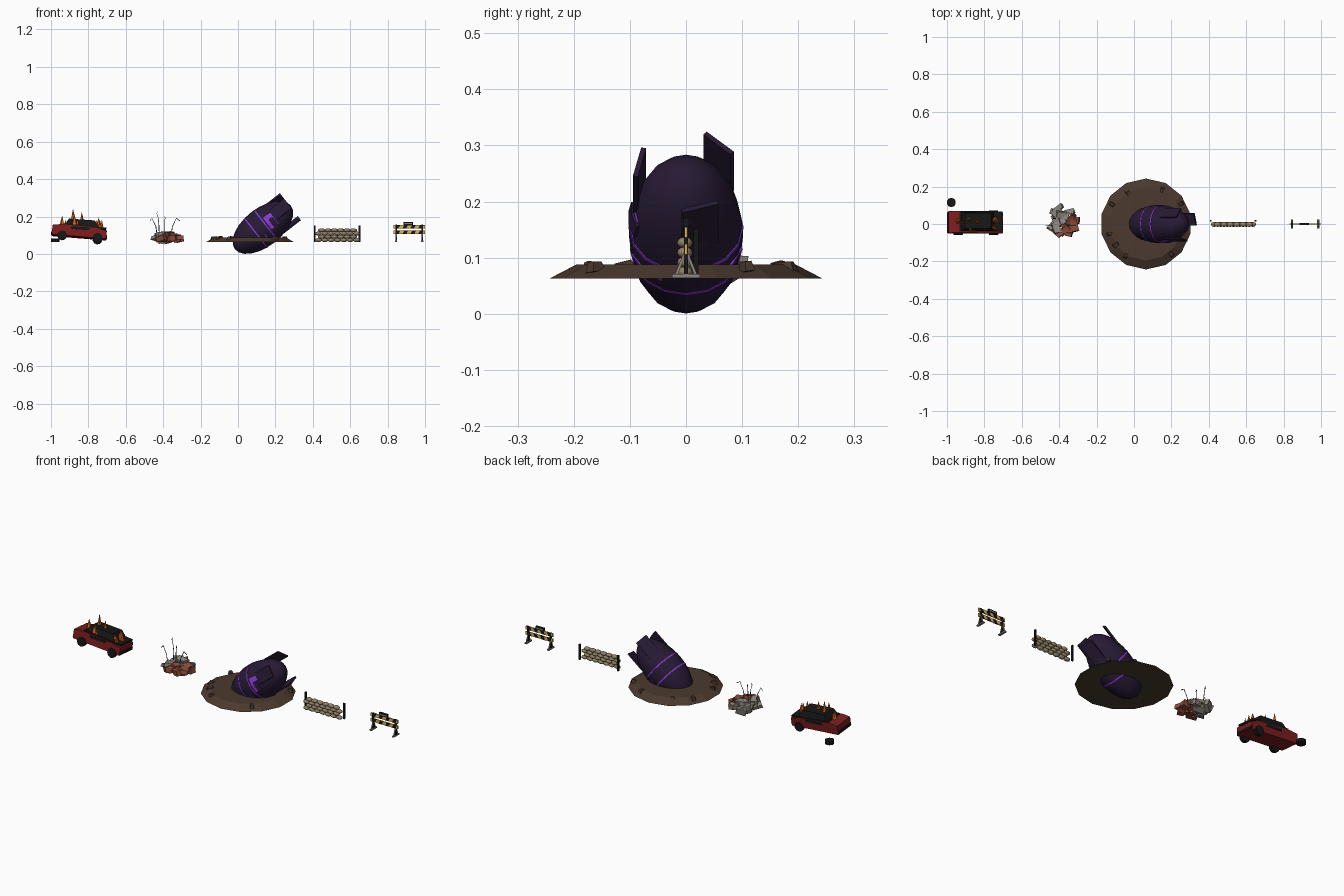
import bpy, bmesh, math, random
from mathutils import Matrix, Vector, Euler

if "Cube" in bpy.data.objects:
    bpy.data.objects.remove(bpy.data.objects["Cube"])
random.seed(4)
GROUND = 0.063


def material(name, r, g, b):
    m = bpy.data.materials.new(name)
    m.use_nodes = True
    colour = tuple((c / 255) ** 2.2 for c in (r, g, b)) + (1,)
    m.diffuse_color = colour
    m.node_tree.nodes["Principled BSDF"].inputs["Base Color"].default_value = colour
    return m


RED = material("burnt red paint", 124, 34, 36)
BLACK = material("charred black", 30, 29, 30)
FLAME = material("flame orange", 214, 98, 28)
EARTH = material("scorched earth", 76, 60, 50)
SHELL = material("dark violet shell", 44, 32, 56)
GLOW = material("glowing purple", 136, 62, 212)
STONE = material("grey concrete", 140, 134, 126)
BRICK = material("broken brick", 142, 80, 64)
SAND = material("sandbag tan", 142, 128, 102)
YELLOW = material("warning yellow", 226, 182, 84)


def frame(loc=(0, 0, 0), rot=(0, 0, 0)):
    return Matrix.Translation(loc) @ Euler([math.radians(a) for a in rot]).to_matrix().to_4x4()


def add(name, bm, mat, matrix):
    mesh = bpy.data.meshes.new(name)
    bmesh.ops.recalc_face_normals(bm, faces=bm.faces)
    bm.to_mesh(mesh)
    bm.free()
    mesh.materials.append(mat)
    ob = bpy.data.objects.new(name, mesh)
    bpy.context.collection.objects.link(ob)
    ob.matrix_world = matrix
    return ob


def box(name, loc, size, mat, rot=(0, 0, 0), base=Matrix(), taper=1.0, jitter=0.0):
    bm = bmesh.new()
    bmesh.ops.create_cube(bm, size=1)
    for v in bm.verts:
        k = taper if v.co.z > 0 else 1
        v.co = Vector((v.co.x * size[0] * k, v.co.y * size[1] * k, v.co.z * size[2]))
        v.co *= 1 + random.uniform(-jitter, jitter)
    return add(name, bm, mat, base @ frame(loc, rot))


def cone(name, loc, r1, r2, depth, sides, mat, rot=(0, 0, 0), base=Matrix()):
    bm = bmesh.new()
    bmesh.ops.create_cone(bm, cap_ends=True, segments=sides, radius1=r1, radius2=r2, depth=depth)
    return add(name, bm, mat, base @ frame(loc, rot))


def ball(name, loc, size, mat, base=Matrix(), seg=16, rings=10):
    bm = bmesh.new()
    bmesh.ops.create_uvsphere(bm, u_segments=seg, v_segments=rings, radius=1)
    bmesh.ops.scale(bm, vec=size, verts=bm.verts)
    ob = add(name, bm, mat, base @ frame(loc))
    ob.data.shade_smooth()
    return ob


def extrude(name, outline, half, mat, base):
    """Extrude an x-z outline along y."""
    bm = bmesh.new()
    sides = [[bm.verts.new((x, y, z)) for x, z in outline] for y in (-half, half)]
    for side in sides:
        bm.faces.new(side)
    for i in range(len(outline)):
        j = (i + 1) % len(outline)
        bm.faces.new((sides[0][i], sides[0][j], sides[1][j], sides[1][i]))
    return add(name, bm, mat, base)


# Burning car wreck, listing to one side
car = frame((-0.852, 0.005, 0.075), (-5, 4, 0))
extrude("car_body", [(-.145, .015), (.145, .012), (.147, .055), (.09, .066), (-.1, .073), (-.145, .066)],
        0.058, RED, car)
box("charred_deck", (0.028, 0.003, 0.07), (0.23, 0.108, 0.01), BLACK, (0, 2, 0), car)
box("burnt_cabin", (0.01, 0.003, 0.09), (0.18, 0.104, 0.034), BLACK, base=car, taper=0.78)
box("front_bumper", (0.146, 0, 0.024), (0.008, 0.11, 0.014), BLACK, base=car)
box("rear_bumper", (-0.146, 0, 0.028), (0.006, 0.11, 0.012), BLACK, base=car)
for side in (-1, 1):
    box("side_window", (0.005, side * 0.0585, 0.058), (0.1, 0.003, 0.014), BLACK, base=car)
    for x in (-0.09, 0.1):
        if (x, side) != (-0.09, 1):
            cone("wheel", (x, side * 0.053, 0.014), 0.026, 0.026, 0.022, 10, BLACK, (90, 0, 0), car)
cone("loose_wheel", (-0.977, 0.115, 0.073), 0.025, 0.025, 0.02, 10, BLACK)
# Flames: tall spikes each with a smaller neighbour
for x, y, top in ((-.94, .015, .205), (-.882, .025, .245), (-.875, -.025, .215),
                  (-.835, .01, .225), (-.745, .02, .195), (-.755, -.02, .18)):
    low = 0.13
    cone("flame", (x, y, (top + low) / 2), 0.021, 0, top - low, 5, FLAME, (0, 0, x * 900))
    cone("small_flame", (x + 0.017, y - 0.008, low + 0.022), 0.014, 0, 0.065, 5, FLAME)

# Rubble heap with bent reinforcing bars
for i in range(30):
    a = random.uniform(0, math.tau)
    d = 0.075 * math.sqrt(random.random())
    x, y = d * math.cos(a), d * math.sin(a) * 1.05
    mat = BRICK if x - y > 0.01 else STONE
    box("rubble_block", (-0.385 + x, 0.01 + y, 0.078 + 0.045 * random.random() * (1 - d / 0.1)),
        (random.uniform(.03, .06), random.uniform(.02, .04), random.uniform(.018, .032)), mat,
        [random.uniform(-22, 22), random.uniform(-22, 22), random.uniform(0, 180)], jitter=0.15)
for x, y, lean, top in ((-.43, -.01, -.03, .19), (-.42, .03, -.012, .225),
                        (-.395, .01, .002, .2), (-.36, -.01, .03, .19)):
    curve = bpy.data.curves.new("bent_bar", "CURVE")
    curve.dimensions = "3D"
    curve.bevel_depth = 0.002
    curve.bevel_resolution = 0
    line = curve.splines.new("POLY")
    line.points.add(3)
    points = ((x, .08), (x + lean * .3, .08 + (top - .08) * .6), (x + lean, top), (x + lean * 1.5 + .004, top - .012))
    for p, (px, pz) in zip(line.points, points):
        p.co = (px, y, pz, 1)
    bar = bpy.data.objects.new("bent_bar", curve)
    bpy.context.collection.objects.link(bar)
    curve.materials.append(BLACK)

# Crater mound with scattered clods
cone("crater_mound", (0.064, 0, GROUND + 0.0125), 0.243, 0.195, 0.025, 14, EARTH)
for angle, r, s in ((195, .2, .032), (215, .195, .04), (238, .2, .03), (150, .21, .03),
                    (120, .19, .035), (30, .215, .028), (65, .2, .03), (310, .21, .03)):
    a = math.radians(angle)
    box("earth_clod", (0.064 + r * math.cos(a), r * math.sin(a), 0.084), (s, s * 0.7, 0.018), EARTH,
        (random.uniform(-12, 12), random.uniform(-12, 12), angle), taper=0.65, jitter=0.1)

# Crashed pod: local z runs along its axis, local x points down and out
pod = frame((0.133, 0, 0.142), (0, 52, 0))
LENGTH, RADIUS = 0.19, 0.102


def shell_radius(s):
    return RADIUS * math.sqrt(1 - (s / LENGTH) ** 2)


ball("pod_shell", (0, 0, 0), (RADIUS, RADIUS, LENGTH), SHELL, pod, 16, 12)


def band(name, s, width, lift, mat, start=0, sweep=360):
    """Thin strip that hugs the shell around part of its girth."""
    bm = bmesh.new()
    steps = max(2, round(sweep / 22.5))
    closed = sweep == 360
    loops = []
    for i in range(steps + (0 if closed else 1)):
        a = math.radians(start + sweep * i / steps)
        loops.append([bm.verts.new((r * math.cos(a), r * math.sin(a), z)) for z, r in (
            (s - width, shell_radius(s - width) - .004), (s - width, shell_radius(s - width) + lift),
            (s + width, shell_radius(s + width) + lift), (s + width, shell_radius(s + width) - .004))])
    count = len(loops)
    for i in range(count if closed else count - 1):
        p, q = loops[i], loops[(i + 1) % count]
        for k in range(4):
            bm.faces.new((p[k], q[k], q[(k + 1) % 4], p[(k + 1) % 4]))
    if not closed:
        bm.faces.new(loops[0])
        bm.faces.new(loops[-1])
    return add(name, bm, mat, pod)


band("lower_glow_ring", -0.048, 0.0035, 0.001, GLOW)
band("upper_glow_ring", 0.02, 0.0035, 0.001, GLOW)
band("glowing_breach", 0.055, 0.024, 0.002, GLOW, 247, 45)
band("torn_plate", 0.062, 0.014, 0.005, SHELL, 262, 34)
band("glow_crack", -0.015, 0.003, 0.002, GLOW, 290, 45)
band("glow_crack", -0.01, 0.003, 0.002, GLOW, 30, 45)

# Three tail plates, evenly spaced around the pod
for k in range(3):
    spin = pod @ Matrix.Rotation(math.radians(17 + 120 * k), 4, "Z")
    box("tail_plate", (0.085, 0, 0.128), (0.009, 0.066, 0.112), SHELL, base=spin)

# Sandbag wall between two posts
for row in range(4):
    for i in range(7 - row % 2):
        x = 0.43 + 0.034 * i + 0.017 * (row % 2)
        ball("sandbag", (x, -0.002, GROUND + 0.011 + 0.0175 * row), (0.0195, 0.014, 0.0105), SAND, seg=8, rings=6)
for x in (0.411, 0.65):
    box("wall_post", (x, 0.018, 0.107), (0.009, 0.009, 0.088), BLACK)

# Striped road barrier
for x in (0.845, 0.985):
    box("barrier_upright", (x, 0, 0.11), (0.008, 0.008, 0.092), BLACK)
    box("barrier_foot", (x, 0, 0.067), (0.012, 0.05, 0.007), STONE)
    for side in (-1, 1):
        box("barrier_strut", (x, side * 0.01, 0.088), (0.005, 0.005, 0.05), STONE, (side * 22, 0, 0))
for z in (0.145, 0.115):
    box("barrier_board", (0.915, 0, z), (0.168, 0.006, 0.019), YELLOW)
    for i in range(4):
        x = 0.852 + 0.042 * i
        stripe = [(x - .015, z - .0095), (x + .005, z - .0095), (x + .015, z + .0095), (x - .005, z + .0095)]
        extrude("black_stripe", stripe, 0.004, BLACK, Matrix())
box("barrier_lamp", (0.91, 0, 0.162), (0.052, 0.01, 0.018), BLACK)
box("lamp_panel", (0.91, 0, 0.162), (0.042, 0.012, 0.006), STONE)
